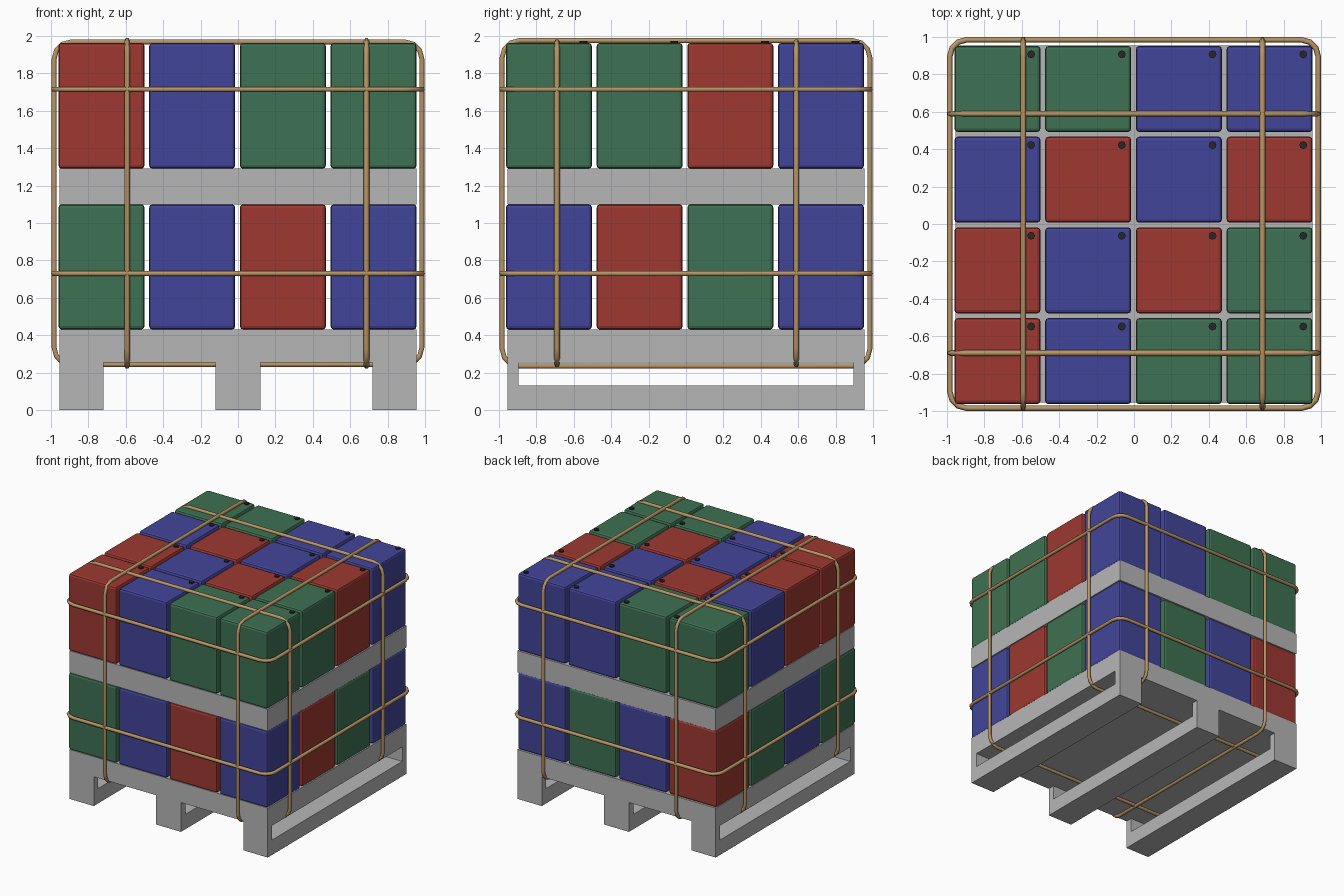
import bpy, bmesh, math
from mathutils import Matrix, Vector

if "Cube" in bpy.data.objects:
    bpy.data.objects.remove(bpy.data.objects["Cube"])


def material(name, rgb):
    m = bpy.data.materials.new(name)
    m.diffuse_color = (*rgb, 1)
    m.use_nodes = True
    m.node_tree.nodes["Principled BSDF"].inputs["Base Color"].default_value = m.diffuse_color
    return m


MATS = {
    "R": material("red plastic", (0.34, 0.040, 0.030)),
    "B": material("blue plastic", (0.055, 0.060, 0.32)),
    "G": material("green plastic", (0.048, 0.165, 0.085)),
}
GREY = material("pallet grey", (0.47, 0.47, 0.47))
TAN = material("tan strap", (0.48, 0.30, 0.13))
DARK = material("dark cap", (0.02, 0.02, 0.02))


def add_box(bm, lo, hi):
    lo, hi = Vector(lo), Vector(hi)
    mat = Matrix.Translation((lo + hi) / 2) @ Matrix.Diagonal((*(hi - lo), 1))
    return bmesh.ops.create_cube(bm, size=1, matrix=mat)["verts"]


def finish(bm, name, mats):
    me = bpy.data.meshes.new(name)
    bm.to_mesh(me)
    bm.free()
    for m in mats:
        me.materials.append(m)
    ob = bpy.data.objects.new(name, me)
    bpy.context.collection.objects.link(ob)
    return ob


# bottom pallet: deck, three runners and end blocks
E = 0.955
bm = bmesh.new()
add_box(bm, (-E, -E, 0.255), (E, E, 0.43))
for x0, x1 in ((-E, -0.72), (-0.12, 0.12), (0.72, E)):
    add_box(bm, (x0, -E, 0), (x1, E, 0.13))
    add_box(bm, (x0, -E, 0.13), (x1, -0.895, 0.255))
    add_box(bm, (x0, 0.895, 0.13), (x1, E, 0.255))
finish(bm, "bottom_pallet", [GREY])

# divider between the two layers
bm = bmesh.new()
add_box(bm, (-E, -E, 1.10), (E, E, 1.29))
finish(bm, "middle_divider", [GREY])


# canister with softened edges and a small cap in one corner
def canister(name, x, y, z0, z1, mat):
    bm = bmesh.new()
    h = 0.23
    add_box(bm, (x - h, y - h, z0), (x + h, y + h, z1))
    bmesh.ops.bevel(bm, geom=bm.edges[:], offset=0.018, segments=2,
                    profile=0.5, affect='EDGES')
    old = set(bm.faces)
    bmesh.ops.create_cone(bm, cap_ends=True, segments=8, radius1=0.021,
                          radius2=0.021, depth=0.02,
                          matrix=Matrix.Translation((x + 0.18, y + 0.185, z1)))
    for f in bm.faces:
        if f not in old:
            f.material_index = 1
    finish(bm, name, [mat, DARK])


# rows run from back to front, letters from left to right
LAYERS = (
    ("lower", 0.43, 1.10, ("RBGB", "GRBG", "BGBR", "GBRB")),
    ("upper", 1.29, 1.963, ("GGBB", "BRBR", "RBRG", "RBGG")),
)
for layer, z0, z1, rows in LAYERS:
    for j, row in enumerate(rows):
        for i, c in enumerate(row):
            canister(f"{layer}_canister_{j}_{i}", -0.73 + 0.485 * i,
                     0.722 - 0.485 * j, z0, z1, MATS[c])


# rounded rectangular strap loop; place() maps 2D points into space
def strap(name, u, v0, v1, place, r=0.09):
    cu = bpy.data.curves.new(name, 'CURVE')
    cu.dimensions = '3D'
    cu.bevel_depth = 0.015
    cu.bevel_resolution = 1
    pts = []
    corners = ((u - r, v1 - r), (r - u, v1 - r), (r - u, v0 + r), (u - r, v0 + r))
    for k, (a, b) in enumerate(corners):
        for s in range(4):
            t = math.radians(90 * k + 30 * s)
            pts.append(place(a + r * math.cos(t), b + r * math.sin(t)))
    sp = cu.splines.new('POLY')
    sp.points.add(len(pts) - 1)
    for p, co in zip(sp.points, pts):
        p.co = (*co, 1)
    sp.use_cyclic_u = True
    cu.materials.append(TAN)
    ob = bpy.data.objects.new(name, cu)
    bpy.context.collection.objects.link(ob)
    bpy.ops.object.select_all(action='DESELECT')
    bpy.context.view_layer.objects.active = ob
    ob.select_set(True)
    bpy.ops.object.convert(target='MESH')


for n, z in (("lower", 0.73), ("upper", 1.715)):
    strap(f"{n}_ring_strap", 0.985, -0.985, 0.985, lambda a, b: (a, b, z))
for n, x in (("left", -0.593), ("right", 0.687)):
    strap(f"{n}_upright_strap", 0.983, 0.235, 1.975, lambda a, b: (x, a, b))
for n, y in (("front", -0.69), ("back", 0.59)):
    strap(f"{n}_upright_strap", 0.983, 0.243, 1.968, lambda a, b: (a, y, b))
